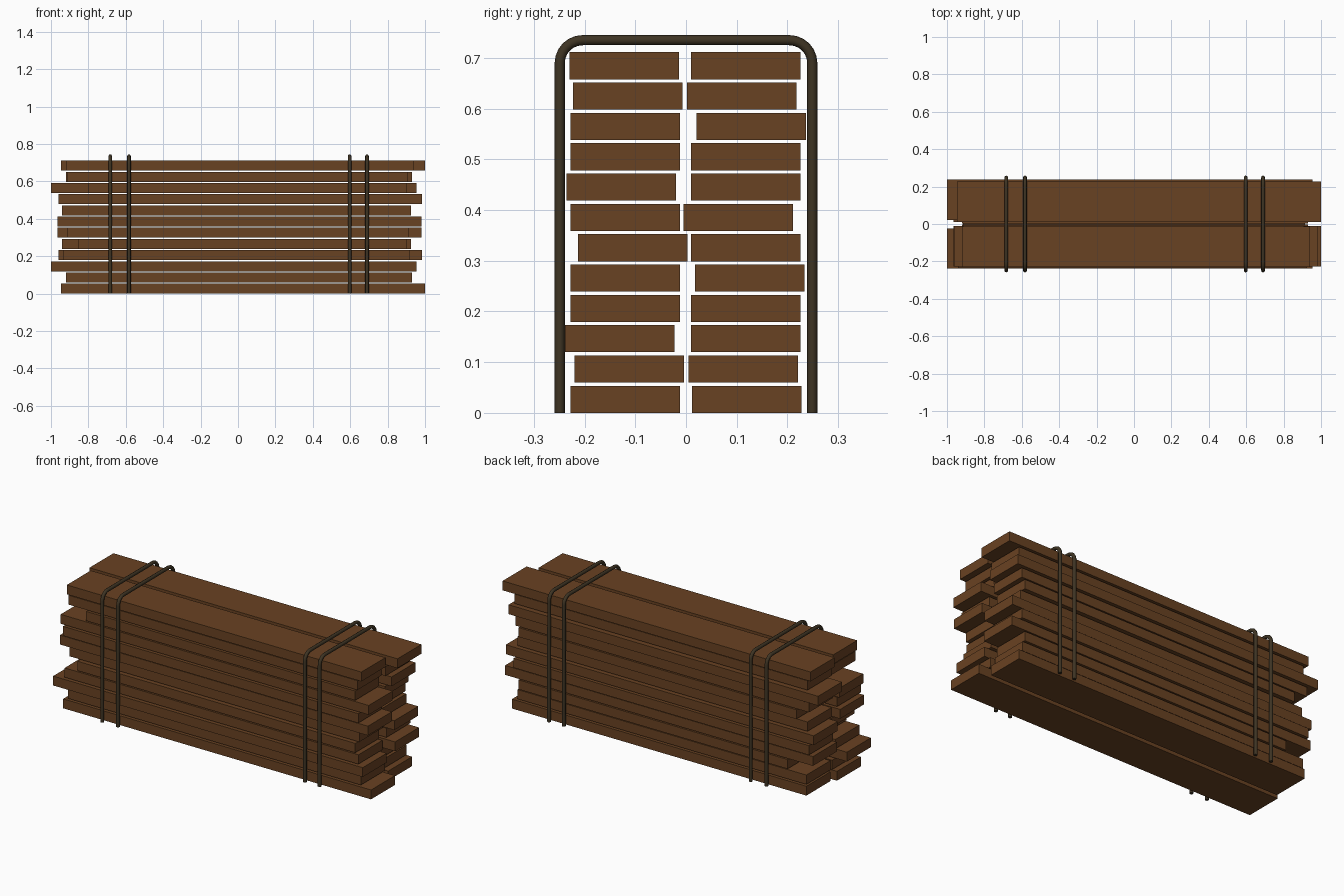
import bpy
import math

cube = bpy.data.objects.get("Cube")
if cube:
    bpy.data.objects.remove(cube, do_unlink=True)


def make_material(name, rgb):
    mat = bpy.data.materials.new(name)
    mat.use_nodes = True
    mat.diffuse_color = (*rgb, 1)
    mat.node_tree.nodes["Principled BSDF"].inputs["Base Color"].default_value = (*rgb, 1)
    return mat


wood = make_material("brown wood", (0.141, 0.054, 0.016))
metal = make_material("dark strap", (0.048, 0.034, 0.017))

THICK, WIDTH, PITCH = 0.0535, 0.216, 0.0598
STRAP_R, STRAP_Y, STRAP_TOP, BEND = 0.01, 0.249, 0.735, 0.045

# Front stack, bottom to top: left end, right end, front edge
FRONT = [
    (-0.945, 1.0, -0.228), (-0.92, 0.93, -0.22), (-1.0, 0.955, -0.239),
    (-0.935, 0.92, -0.228), (-0.855, 0.9, -0.228), (-0.915, 0.915, -0.213),
    (-0.965, 0.98, -0.228), (-0.94, 0.925, -0.236), (-0.96, 0.985, -0.228),
    (-0.8, 0.9, -0.228), (-0.915, 0.91, -0.223), (-0.92, 0.94, -0.23),
]


def board(name, x0, x1, y, row):
    z = row * PITCH + THICK / 2
    bpy.ops.mesh.primitive_cube_add(size=1, location=((x0 + x1) / 2, y, z))
    ob = bpy.context.object
    ob.name = name
    ob.scale = (x1 - x0, WIDTH, THICK)
    bpy.ops.object.transform_apply(location=False, rotation=False, scale=True)
    ob.data.materials.append(wood)


# The back stack is the front stack turned over about the long axis
for row, (x0, x1, edge) in enumerate(FRONT):
    y = edge + WIDTH / 2
    board(f"front_board_{row + 1}", x0, x1, y, row)
    flipped = len(FRONT) - 1 - row
    board(f"back_board_{flipped + 1}", x0, x1, -y - 0.002, flipped)


def strap(name, x):
    # Upside-down U path with rounded upper corners
    half = [(STRAP_Y, 0)]
    for i in range(7):
        a = math.radians(90 * i / 6)
        half.append((STRAP_Y - BEND + BEND * math.cos(a),
                     STRAP_TOP - BEND + BEND * math.sin(a)))
    path = half + [(-y, z) for y, z in reversed(half)]
    curve = bpy.data.curves.new(name, "CURVE")
    curve.dimensions = "3D"
    curve.bevel_depth = STRAP_R
    curve.bevel_resolution = 2
    curve.use_fill_caps = True
    spline = curve.splines.new("POLY")
    spline.points.add(len(path) - 1)
    for point, (y, z) in zip(spline.points, path):
        point.co = (x, y, z, 1)
    curve.materials.append(metal)
    ob = bpy.data.objects.new(name, curve)
    bpy.context.collection.objects.link(ob)
    bpy.ops.object.select_all(action="DESELECT")
    ob.select_set(True)
    bpy.context.view_layer.objects.active = ob
    bpy.ops.object.convert(target="MESH")
    bpy.ops.object.shade_smooth_by_angle(angle=math.radians(50))


for i, x in enumerate((-0.683, -0.583, 0.597, 0.69)):
    strap(f"strap_{i + 1}", x)
